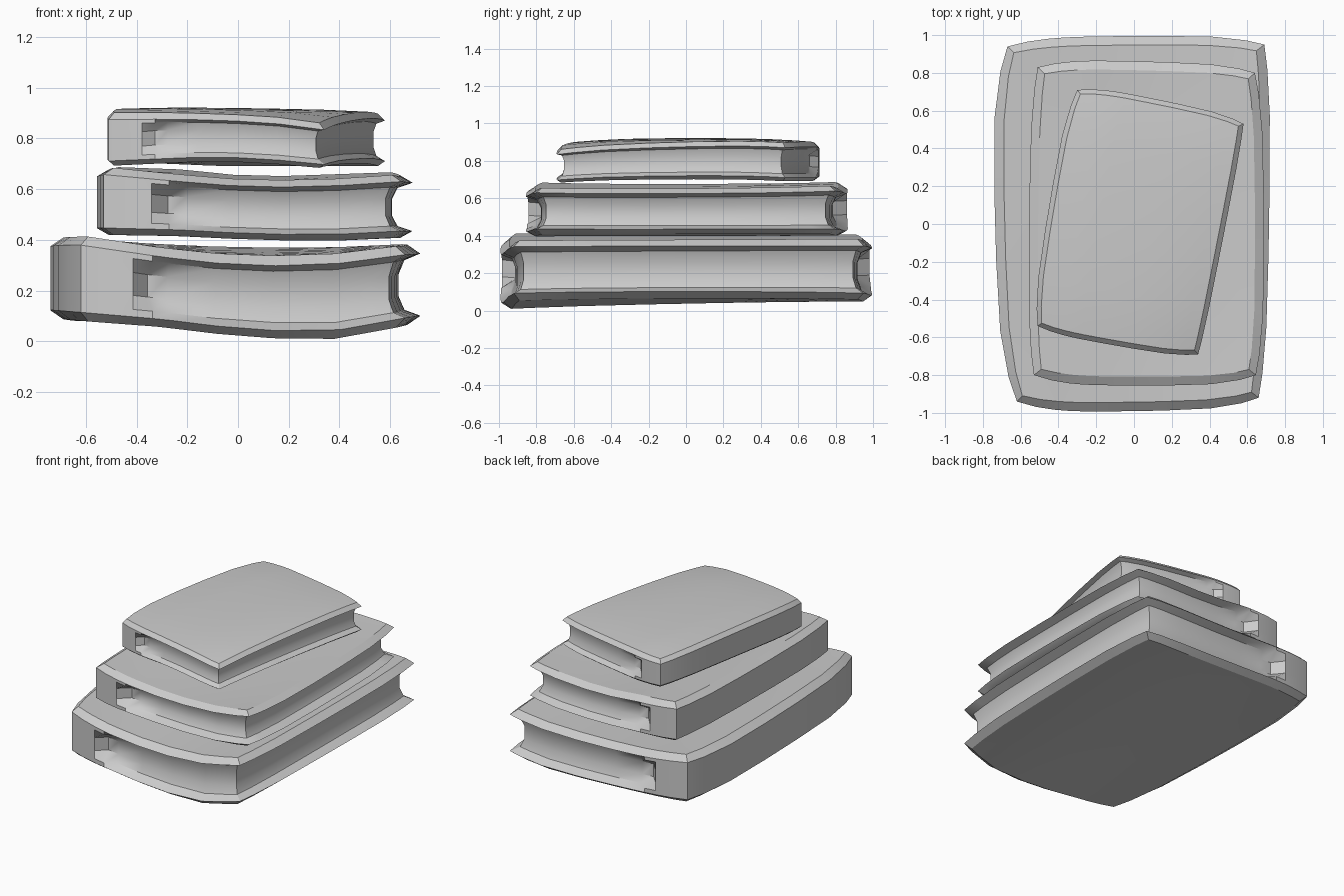
import bpy
import bmesh
from mathutils import Vector

if "Cube" in bpy.data.objects:
    bpy.data.objects.remove(bpy.data.objects["Cube"])

# One plain grey for everything
grey = bpy.data.materials.new("plain grey")
grey.use_nodes = True
tone = (0.6, 0.6, 0.6, 1)
grey.diffuse_color = tone
grey.node_tree.nodes["Principled BSDF"].inputs["Base Color"].default_value = tone

# Columns run from spine to page edge, rows from front to back
COLUMNS = [0, 0.08, 0.16, 0.22, 0.28, 0.42, 0.6, 0.8, 0.93, 1]
ROWS = [0, 0.07, 0.2, 0.4, 0.6, 0.8, 0.93, 1]
# Side profile: height fraction and inset of lips and concave page block
CAP_INSET = 0.045
PROFILE = [(0.1, 0), (0.19, 0.055), (0.36, 0.075),
           (0.64, 0.075), (0.81, 0.055), (0.88, 0)]


def swell(s, power):
    return 1 - abs(2 * s - 1) ** power


def sample(values, s):
    """Linear interpolation along evenly spaced values."""
    k = min(int(s * (len(values) - 1)), len(values) - 2)
    f = s * (len(values) - 1) - k
    return values[k] * (1 - f) + values[k + 1] * f


def make_book(name, corners, bulges, bottom, top, humps, lip_scale):
    fl, fr, br, bl = (Vector(c) for c in corners)
    front, right, back, left = bulges
    width, depth = (fr - fl).length, (bl - fl).length
    across = (fr - fl).normalized()
    along = (br - fr + bl - fl).normalized()

    def place(u, v, t):
        # Outline with bowed sides, and warped covers
        p = fl.lerp(fr, u).lerp(bl.lerp(br, u), v)
        p += across * swell(v, 4) * (right * u - left * (1 - u))
        p += along * swell(u, 4) * (back * v - front * (1 - v))
        low, high = ((1 - v) * sample(z[0], u) + v * sample(z[1], u) + h * swell(v, 3)
                     for z, h in zip((bottom, top), humps))
        return p.x, p.y, low + (high - low) * t

    bm = bmesh.new()
    ni, nj = len(COLUMNS) - 1, len(ROWS) - 1
    rim = ([(i, 0) for i in range(ni)] + [(ni, j) for j in range(nj)]
           + [(i, nj) for i in range(ni, 0, -1)] + [(0, j) for j in range(nj, 0, -1)])

    # Covers
    def cover(t):
        a, b = (CAP_INSET * lip_scale / size for size in (width, depth))
        grid = {(i, j): bm.verts.new(place(a + (1 - 2 * a) * u, b + (1 - 2 * b) * v, t))
                for i, u in enumerate(COLUMNS) for j, v in enumerate(ROWS)}
        for i in range(ni):
            for j in range(nj):
                bm.faces.new([grid[i, j], grid[i + 1, j],
                              grid[i + 1, j + 1], grid[i, j + 1]])
        return [grid[k] for k in rim]

    # Spine, lips and recessed pages with a rounded end beside the spine
    rings = [cover(0)]
    for t, inset in PROFILE:
        first = 3 if 0.3 < t < 0.7 else 4
        ring = []
        for i, j in rim:
            u, v = COLUMNS[i], ROWS[j]
            if i >= first:
                a, b = (inset * lip_scale / size for size in (width, depth))
                u, v = u - a * u ** 4, b + (1 - 2 * b) * v
            ring.append(bm.verts.new(place(u, v, t)))
        rings.append(ring)
    rings.append(cover(1))
    for lower, upper in zip(rings, rings[1:]):
        for k in range(len(rim)):
            n = (k + 1) % len(rim)
            bm.faces.new([lower[k], lower[n], upper[n], upper[k]])
    bmesh.ops.recalc_face_normals(bm, faces=bm.faces)

    mesh = bpy.data.meshes.new(name)
    bm.to_mesh(mesh)
    bm.free()
    mesh.materials.append(grey)
    book = bpy.data.objects.new(name, mesh)
    bpy.context.collection.objects.link(book)
    bpy.ops.object.select_all(action="DESELECT")
    book.select_set(True)
    bpy.context.view_layer.objects.active = book
    bpy.ops.object.shade_smooth_by_angle(angle=0.5)


make_book("bottom_book",
          [(-0.62, -0.94), (0.66, -0.92), (0.69, 0.95), (-0.67, 0.94)],
          (0.06, 0.04, 0.05, 0.09),
          [(0.08, 0.055, 0.015, 0.0, 0.06), (0.08, 0.07, 0.055, 0.045, 0.06)],
          [(0.42, 0.37, 0.335, 0.34, 0.38), (0.41, 0.385, 0.37, 0.37, 0.385)],
          (0.01, 0), 1)

make_book("middle_book",
          [(-0.53, -0.80), (0.645, -0.80), (0.64, 0.80), (-0.51, 0.83)],
          (0.055, 0.045, 0.045, 0.035),
          [(0.42, 0.415, 0.40, 0.395, 0.41), (0.42, 0.415, 0.40, 0.40, 0.41)],
          [(0.69, 0.66, 0.635, 0.64, 0.66), (0.69, 0.68, 0.65, 0.66, 0.67)],
          (0, -0.01), 1)

make_book("top_book",
          [(-0.51, -0.54), (0.34, -0.69), (0.58, 0.53), (-0.30, 0.71)],
          (0.03, 0.01, 0.035, 0.045),
          [(0.69, 0.70, 0.71, 0.70, 0.68), (0.70, 0.69, 0.69, 0.69, 0.69)],
          [(0.90, 0.90, 0.895, 0.885, 0.855), (0.89, 0.90, 0.90, 0.90, 0.895)],
          (0.015, 0.022), 0.55)
